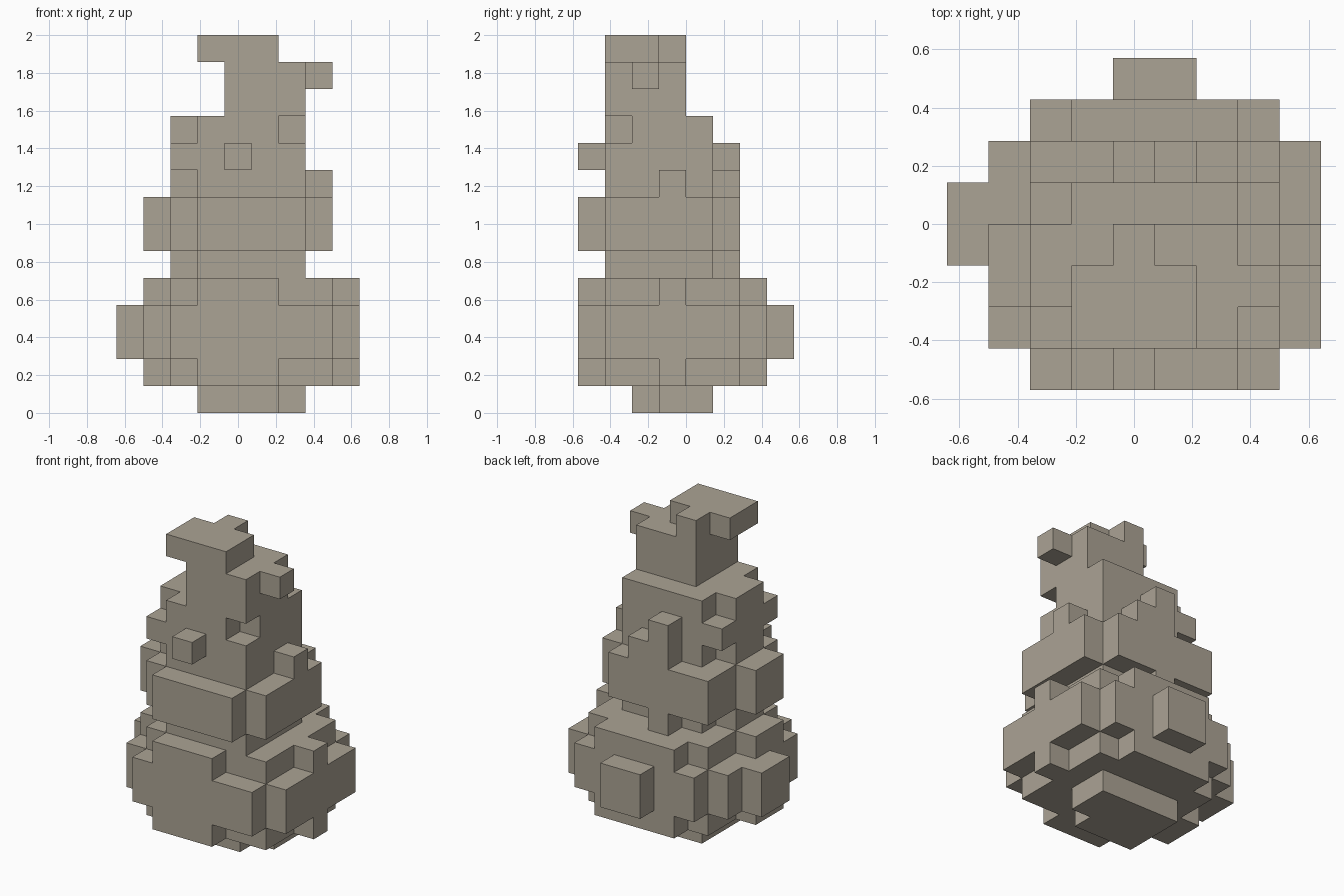
import bpy, bmesh, math
from mathutils import Vector

cube = bpy.data.objects.get("Cube")
if cube:
    bpy.data.objects.remove(cube, do_unlink=True)

U = 2 / 14                      # edge of one block
ORIGIN = Vector((4.5, 4, 0))    # grid point that sits at the world origin

stone = bpy.data.materials.new("warm_grey_stone")
stone.use_nodes = True
COLOUR = (0.41, 0.367, 0.298, 1)
stone.diffuse_color = COLOUR
bsdf = stone.node_tree.nodes["Principled BSDF"]
bsdf.inputs["Base Color"].default_value = COLOUR
bsdf.inputs["Roughness"].default_value = 0.9


def block_part(name, *boxes):
    """Union of grid boxes (x0, x1, y0, y1, z0, z1) with only the outer skin kept."""
    cells = {(x, y, z) for x0, x1, y0, y1, z0, z1 in boxes
             for x in range(x0, x1) for y in range(y0, y1) for z in range(z0, z1)}
    bm = bmesh.new()
    for cell in sorted(cells):
        centre = Vector(cell) + Vector((0.5, 0.5, 0.5)) - ORIGIN
        for axis in range(3):
            for side in (-1, 1):
                neighbour = list(cell)
                neighbour[axis] += side
                if tuple(neighbour) in cells:
                    continue
                n, a, b = Vector(), Vector(), Vector()
                n[axis], a[(axis + 1) % 3], b[(axis + 2) % 3] = side / 2, side / 2, 0.5
                bm.faces.new([bm.verts.new((centre + n + a * s + b * t) * U)
                              for s, t in ((-1, -1), (1, -1), (1, 1), (-1, 1))])
    # Weld the skin and merge flush squares into larger flat faces
    bmesh.ops.remove_doubles(bm, verts=bm.verts[:], dist=U * 0.01)
    bmesh.ops.dissolve_limit(bm, angle_limit=math.radians(1),
                             verts=bm.verts[:], edges=bm.edges[:])
    mesh = bpy.data.meshes.new(name)
    bm.to_mesh(mesh)
    bm.free()
    mesh.materials.append(stone)
    obj = bpy.data.objects.new(name, mesh)
    bpy.context.collection.objects.link(obj)
    return obj


# Foot with one notched corner
block_part("foot", (3, 6, 2, 5, 0, 1), (6, 7, 3, 5, 0, 1))

# Wide base: a tall core with side ridges, and a broader middle band
block_part("base",
           (2, 8, 1, 6, 1, 5), (3, 6, 0, 1, 1, 5), (3, 7, 6, 7, 1, 5),
           (1, 2, 2, 4, 1, 5), (8, 9, 3, 4, 1, 5),
           (2, 8, 0, 7, 2, 4), (1, 9, 1, 6, 2, 4),
           (0, 1, 3, 5, 2, 4), (4, 6, 7, 8, 2, 4))

# Recessed waist
block_part("waist", (3, 7, 1, 5, 5, 6), (4, 5, 5, 6, 5, 6), (2, 3, 2, 4, 5, 6))

# Middle band with raised plates on the sides
block_part("middle_band",
           (2, 7, 1, 6, 6, 8), (3, 7, 0, 1, 6, 8),
           (1, 2, 2, 4, 6, 8), (7, 8, 1, 5, 6, 8))

# Upper body, its stepped flanks and back column
block_part("upper_body",
           (3, 7, 1, 5, 8, 10), (3, 7, 2, 5, 10, 11), (3, 6, 1, 2, 10, 11),
           (2, 3, 2, 4, 8, 11), (2, 3, 1, 5, 9, 10),
           (4, 6, 5, 6, 8, 9), (4, 5, 5, 6, 9, 10))
block_part("side_knob", (7, 8, 3, 4, 8, 9))
block_part("front_knob", (4, 5, 0, 1, 9, 10))

# Neck, side peg and overhanging cap
block_part("neck", (4, 7, 1, 4, 11, 13))
block_part("side_peg", (7, 8, 2, 3, 12, 13))
block_part("cap", (3, 6, 1, 3, 13, 14), (4, 5, 3, 4, 13, 14))
